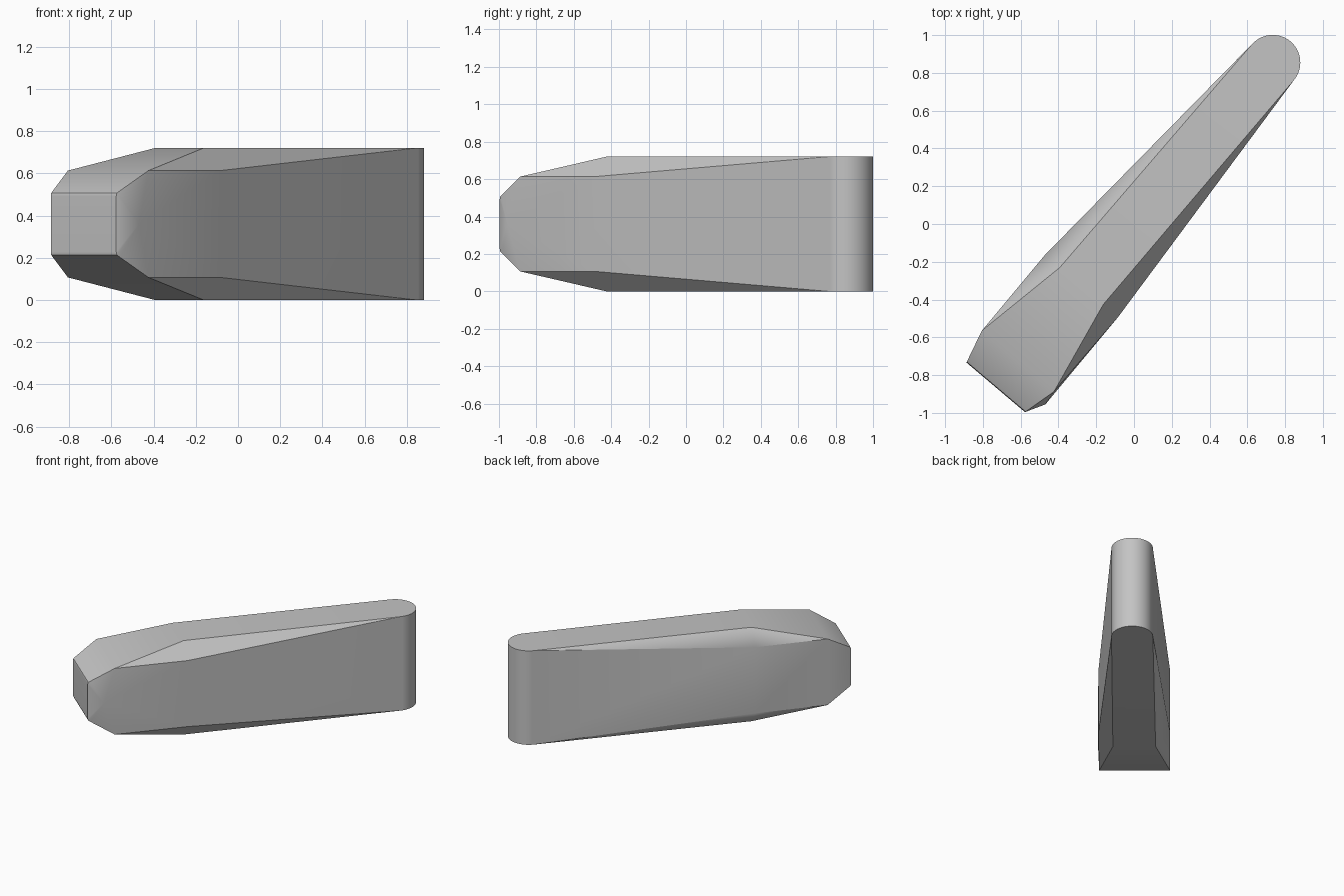
import bpy, bmesh, math
from mathutils import Matrix, Vector

default = bpy.data.objects.get("Cube")
if default:
    bpy.data.objects.remove(default, do_unlink=True)

MID_Z = 0.36          # the arm is mirrored above and below this height
HEADING = math.radians(49.75)
SEGMENTS = 64

# Sections along the arm: (distance along, half width, half height)
sections = [
    (-1.133, 0.203, 0.132),   # blunt tip
    (-1.129, 0.204, 0.146),   # softened tip edge
    (-1.114, 0.208, 0.156),
    (-0.952, 0.250, 0.253),   # shoulder
    (-0.430, 0.254, 0.253),   # widest side line
    (-0.430, 0.151, 0.360),   # start of the flat top
]
points = [(u, side * w, level * h)
          for u, w, h in sections for side in (-1, 1) for level in (-1, 1)]

# Corner facet on one side of the tip
points.append((-1.032, -0.259, 0))

# Rounded far end
for i in range(SEGMENTS):
    a = 2 * math.pi * i / SEGMENTS
    for level in (-1, 1):
        points.append((1.127 + 0.146 * math.cos(a),
                       -0.008 + 0.146 * math.sin(a), level * MID_Z))

# Wrap the sections in one convex body
bm = bmesh.new()
for p in points:
    bm.verts.new(Vector(p))
hull = bmesh.ops.convex_hull(bm, input=bm.verts[:])
spare = {g for g in hull["geom_interior"] + hull["geom_unused"]
         if isinstance(g, bmesh.types.BMVert)}
bmesh.ops.delete(bm, geom=list(spare), context='VERTS')
bmesh.ops.dissolve_limit(bm, angle_limit=math.radians(0.3),
                         verts=bm.verts[:], edges=bm.edges[:])
bmesh.ops.recalc_face_normals(bm, faces=bm.faces[:])
bmesh.ops.transform(bm, verts=bm.verts[:],
                    matrix=Matrix.Translation((0, 0, MID_Z)) @ Matrix.Rotation(HEADING, 4, 'Z'))
mesh = bpy.data.meshes.new("tapered_arm")
bm.to_mesh(mesh)
bm.free()

arm = bpy.data.objects.new("tapered_arm", mesh)
bpy.context.collection.objects.link(arm)

# Plain grey finish
color = (0.55, 0.55, 0.55, 1)
grey = bpy.data.materials.new("plain_grey")
grey.use_nodes = True
grey.diffuse_color = color
grey.node_tree.nodes["Principled BSDF"].inputs["Base Color"].default_value = color
mesh.materials.append(grey)

# Smooth the soft edges and keep the large faces flat
bpy.ops.object.select_all(action='DESELECT')
arm.select_set(True)
bpy.context.view_layer.objects.active = arm
bpy.ops.object.shade_smooth_by_angle(angle=math.radians(30))
weighted = arm.modifiers.new("flat_faces", 'WEIGHTED_NORMAL')
weighted.keep_sharp = True
